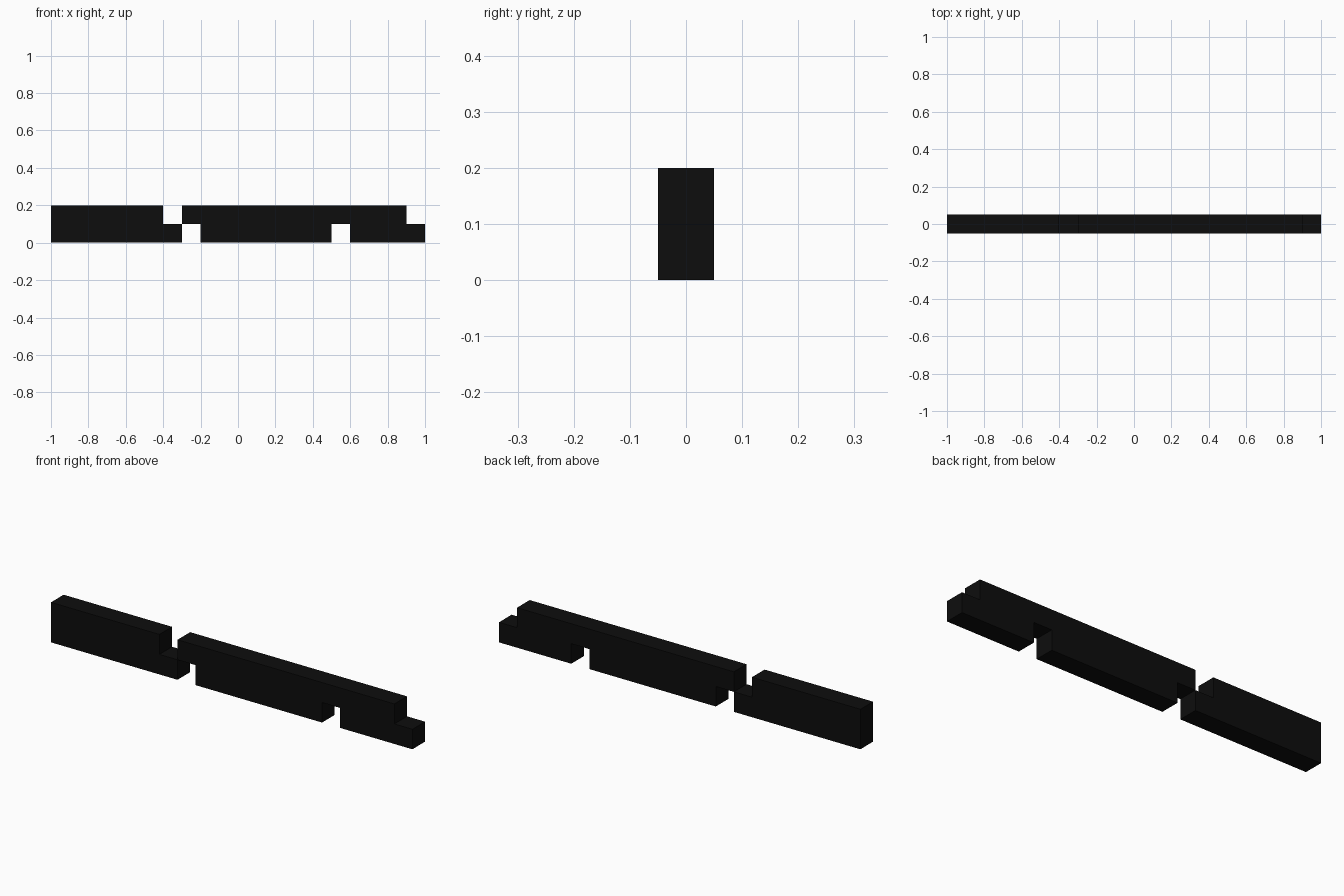
import bpy
import bmesh

if "Cube" in bpy.data.objects:
    bpy.data.objects.remove(bpy.data.objects["Cube"])

black = bpy.data.materials.new("matte black")
black.diffuse_color = (0.004, 0.004, 0.004, 1.0)
black.use_nodes = True
black.node_tree.nodes["Principled BSDF"].inputs["Base Color"].default_value = black.diffuse_color

DEPTH = 0.1


def extruded_bar(name, outline):
    """Extrude an (x, z) outline, centred on y = 0."""
    bm = bmesh.new()
    face = bm.faces.new([bm.verts.new((x, -DEPTH / 2, z)) for x, z in outline])
    ext = bmesh.ops.extrude_face_region(bm, geom=[face], use_keep_orig=True)
    moved = [g for g in ext["geom"] if isinstance(g, bmesh.types.BMVert)]
    bmesh.ops.translate(bm, verts=moved, vec=(0, DEPTH, 0))
    bmesh.ops.recalc_face_normals(bm, faces=bm.faces[:])
    mesh = bpy.data.meshes.new(name)
    bm.to_mesh(mesh)
    bm.free()
    mesh.materials.append(black)
    obj = bpy.data.objects.new(name, mesh)
    bpy.context.collection.objects.link(obj)
    return obj


# Short bar with a low tongue at its right end
extruded_bar("short_bar", [(-1, 0), (-0.3, 0), (-0.3, 0.1), (-0.4, 0.1),
                           (-0.4, 0.2), (-1, 0.2)])

# Long bar with a high tongue on the left, a notch below and a low tongue on the right
extruded_bar("long_bar", [(-0.2, 0), (0.5, 0), (0.5, 0.1), (0.6, 0.1), (0.6, 0),
                          (1, 0), (1, 0.1), (0.9, 0.1), (0.9, 0.2),
                          (-0.3, 0.2), (-0.3, 0.1), (-0.2, 0.1)])
